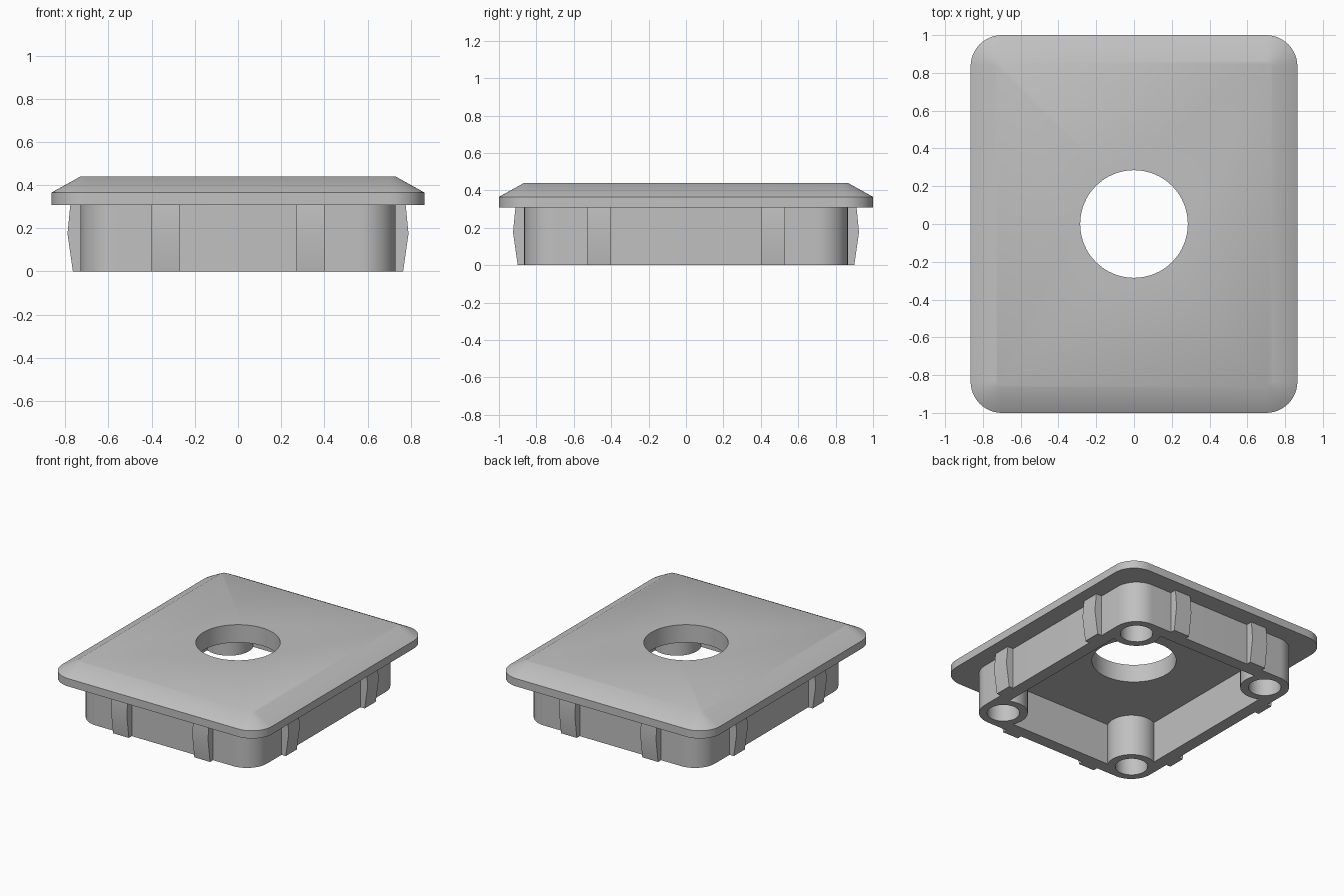
import bpy, bmesh, math
from math import sin, cos, radians
from mathutils import Matrix

cube = bpy.data.objects.get("Cube")
if cube:
    bpy.data.objects.remove(cube, do_unlink=True)

grey = bpy.data.materials.new("grey plastic")
grey.use_nodes = True
colour = (0.53, 0.53, 0.53, 1)
grey.diffuse_color = colour
grey.node_tree.nodes["Principled BSDF"].inputs["Base Color"].default_value = colour

HALF_X, HALF_Y, RIM_R = 0.865, 1.0, 0.165
BODY_X, BODY_Y, BOSS_R = 0.73, 0.865, 0.165
RIM_Z, BEVEL_Z, TOP_Z, INSET = 0.307, 0.365, 0.44, 0.135
WALL, SCREW_R, HOLE_R = 0.09, 0.11, 0.285
BOSS_X, BOSS_Y = BODY_X - BOSS_R, BODY_Y - BOSS_R


def arc(cx, cy, r, start, end, n):
    angles = [radians(start + (end - start) * i / n) for i in range(n + 1)]
    return [(cx + r * cos(a), cy + r * sin(a)) for a in angles]


def rounded_rect(hx, hy, r, n=12):
    points = []
    for sx, sy, start in ((1, 1, 0), (-1, 1, 90), (-1, -1, 180), (1, -1, 270)):
        points += arc(sx * (hx - r), sy * (hy - r), r, start, start + 90, n)
    return points


def cavity_outline():
    # Inner rectangle with each corner bitten out by a round screw boss
    a = math.degrees(math.acos((BOSS_R - WALL) / BOSS_R))
    corner = arc(BOSS_X, BOSS_Y, BOSS_R, -a, a - 270, 20)
    points = []
    for sx, sy in ((1, 1), (-1, 1), (-1, -1), (1, -1)):
        part = [(sx * x, sy * y) for x, y in corner]
        points += part if sx * sy > 0 else part[::-1]
    return points


def finish(obj):
    obj.data.materials.clear()
    obj.data.materials.append(grey)
    bpy.ops.object.select_all(action="DESELECT")
    obj.select_set(True)
    bpy.context.view_layer.objects.active = obj
    bpy.ops.object.shade_smooth_by_angle(angle=radians(30))
    return obj


def add_mesh(name, bm):
    bmesh.ops.recalc_face_normals(bm, faces=bm.faces)
    mesh = bpy.data.meshes.new(name)
    bm.to_mesh(mesh)
    bm.free()
    obj = bpy.data.objects.new(name, mesh)
    bpy.context.collection.objects.link(obj)
    return obj


# Cover plate: rim with a shallow chamfer up to the flat top
bm = bmesh.new()
rings = []
for z, inset in ((RIM_Z, 0), (BEVEL_Z, 0), (TOP_Z, INSET)):
    outline = rounded_rect(HALF_X - inset, HALF_Y - inset, RIM_R - inset)
    rings.append([bm.verts.new((x, y, z)) for x, y in outline])
count = len(rings[0])
for low, high in zip(rings, rings[1:]):
    for i in range(count):
        j = (i + 1) % count
        bm.faces.new((low[i], low[j], high[j], high[i]))
bm.faces.new(rings[0][::-1])
bm.faces.new(rings[-1])
plate = add_mesh("cover_plate", bm)

# Round centre hole
bm = bmesh.new()
bmesh.ops.create_cone(bm, cap_ends=True, segments=64, radius1=HOLE_R,
                      radius2=HOLE_R, depth=1)
cutter = add_mesh("hole_cutter", bm)
cutter.location.z = TOP_Z
cutter.hide_render = True
cut = plate.modifiers.new("centre hole", "BOOLEAN")
cut.object, cut.operation, cut.solver = cutter, "DIFFERENCE", "EXACT"
bpy.context.view_layer.objects.active = plate
bpy.ops.object.modifier_apply(modifier=cut.name)
bpy.data.objects.remove(cutter, do_unlink=True)
finish(plate)

# Hollow plug body: walls and corner bosses with screw holes
curve = bpy.data.curves.new("plug_body", "CURVE")
curve.dimensions, curve.fill_mode = "2D", "BOTH"
curve.extrude = RIM_Z / 2
outlines = [rounded_rect(BODY_X, BODY_Y, BOSS_R), cavity_outline()]
for sx in (-1, 1):
    for sy in (-1, 1):
        outlines.append(arc(sx * BOSS_X, sy * BOSS_Y, SCREW_R, 0, 348.75, 31))
for outline in outlines:
    spline = curve.splines.new("POLY")
    spline.points.add(len(outline) - 1)
    for point, (x, y) in zip(spline.points, outline):
        point.co = (x, y, 0, 1)
    spline.use_cyclic_u = True
body = bpy.data.objects.new("plug_body", curve)
bpy.context.collection.objects.link(body)
body.location.z = RIM_Z / 2
bpy.ops.object.select_all(action="DESELECT")
body.select_set(True)
bpy.context.view_layer.objects.active = body
bpy.ops.object.convert(target="MESH")
body = bpy.context.view_layer.objects.active
bm = bmesh.new()
bm.from_mesh(body.data)
bmesh.ops.remove_doubles(bm, verts=bm.verts, dist=0.0001)
bmesh.ops.recalc_face_normals(bm, faces=bm.faces)
bm.to_mesh(body.data)
bm.free()
finish(body)


# Bowed grip ribs, two on each side of the body
def grip_rib(name, wall, along, turn):
    profile = [(-0.02, 0), (0.035, 0), (0.06, 0.175), (0.047, RIM_Z), (-0.02, RIM_Z)]
    bm = bmesh.new()
    face = bm.faces.new([bm.verts.new((wall + d, along - 0.065, z)) for d, z in profile])
    side = bmesh.ops.extrude_face_region(bm, geom=[face])["geom"]
    bmesh.ops.translate(bm, vec=(0, 0.13, 0),
                        verts=[v for v in side if isinstance(v, bmesh.types.BMVert)])
    bmesh.ops.transform(bm, matrix=Matrix.Rotation(radians(turn), 4, "Z"), verts=bm.verts)
    finish(add_mesh(name, bm))


for side, wall, offset, turn in (("left", BODY_X, 0.465, 0), ("back", BODY_Y, 0.335, 90),
                                 ("right", BODY_X, 0.465, 180), ("front", BODY_Y, 0.335, 270)):
    for i, sign in enumerate((-1, 1), 1):
        grip_rib(f"{side}_grip_rib_{i}", wall, sign * offset, turn)
